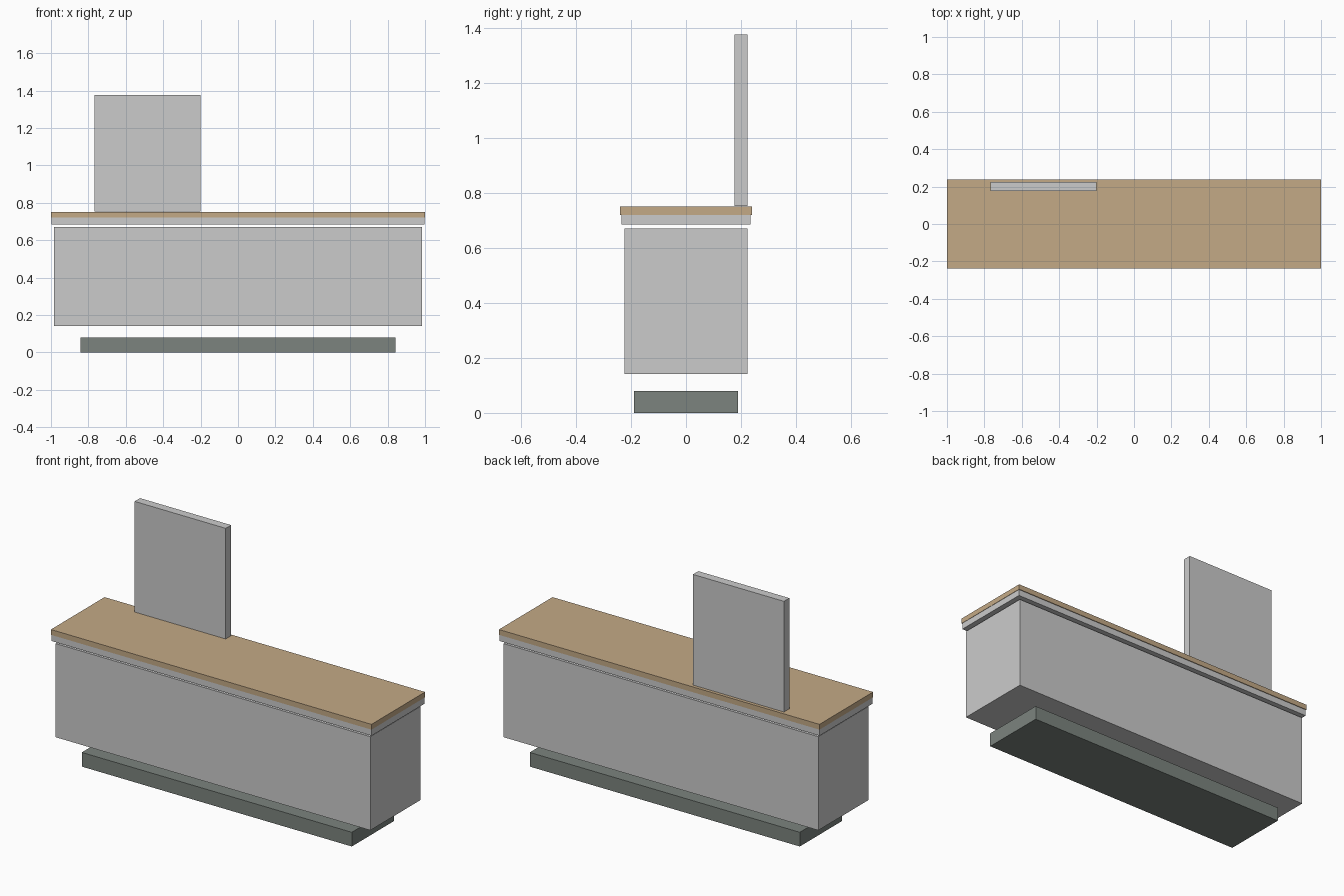
import bpy

if "Cube" in bpy.data.objects:
    bpy.data.objects.remove(bpy.data.objects["Cube"])


def material(name, color):
    mat = bpy.data.materials.new(name)
    mat.diffuse_color = (*color, 1.0)
    mat.use_nodes = True
    mat.node_tree.nodes["Principled BSDF"].inputs["Base Color"].default_value = mat.diffuse_color
    return mat


def box(name, low, high, mat=None):
    """Axis-aligned box between two opposite corners."""
    center = [(a + b) / 2 for a, b in zip(low, high)]
    bpy.ops.mesh.primitive_cube_add(size=1, location=center)
    obj = bpy.context.object
    obj.name = name
    obj.scale = [b - a for a, b in zip(low, high)]
    bpy.ops.object.transform_apply(location=False, rotation=False, scale=True)
    if mat:
        obj.data.materials.append(mat)
    return obj


def centered_box(name, width, depth, bottom, top, mat=None):
    return box(name, (-width / 2, -depth / 2, bottom),
               (width / 2, depth / 2, top), mat)


wood = material("wood", (0.55, 0.40, 0.24))
dark = material("dark_plinth", (0.20, 0.23, 0.21))

# Recessed plinth on the floor
centered_box("plinth", 1.685, 0.378, 0.0, 0.08, dark)

# Cabinet body, separated from plinth and top by shadow gaps
centered_box("cabinet_body", 1.965, 0.448, 0.142, 0.67)

# Counter: grey underlay with a wooden top
centered_box("counter_underlay", 1.996, 0.47, 0.684, 0.72)
centered_box("counter_top", 2.0, 0.478, 0.72, 0.75, wood)

# Upright panel at the back left of the counter
box("upright_panel", (-0.768, 0.176, 0.752), (-0.2, 0.224, 1.376))
